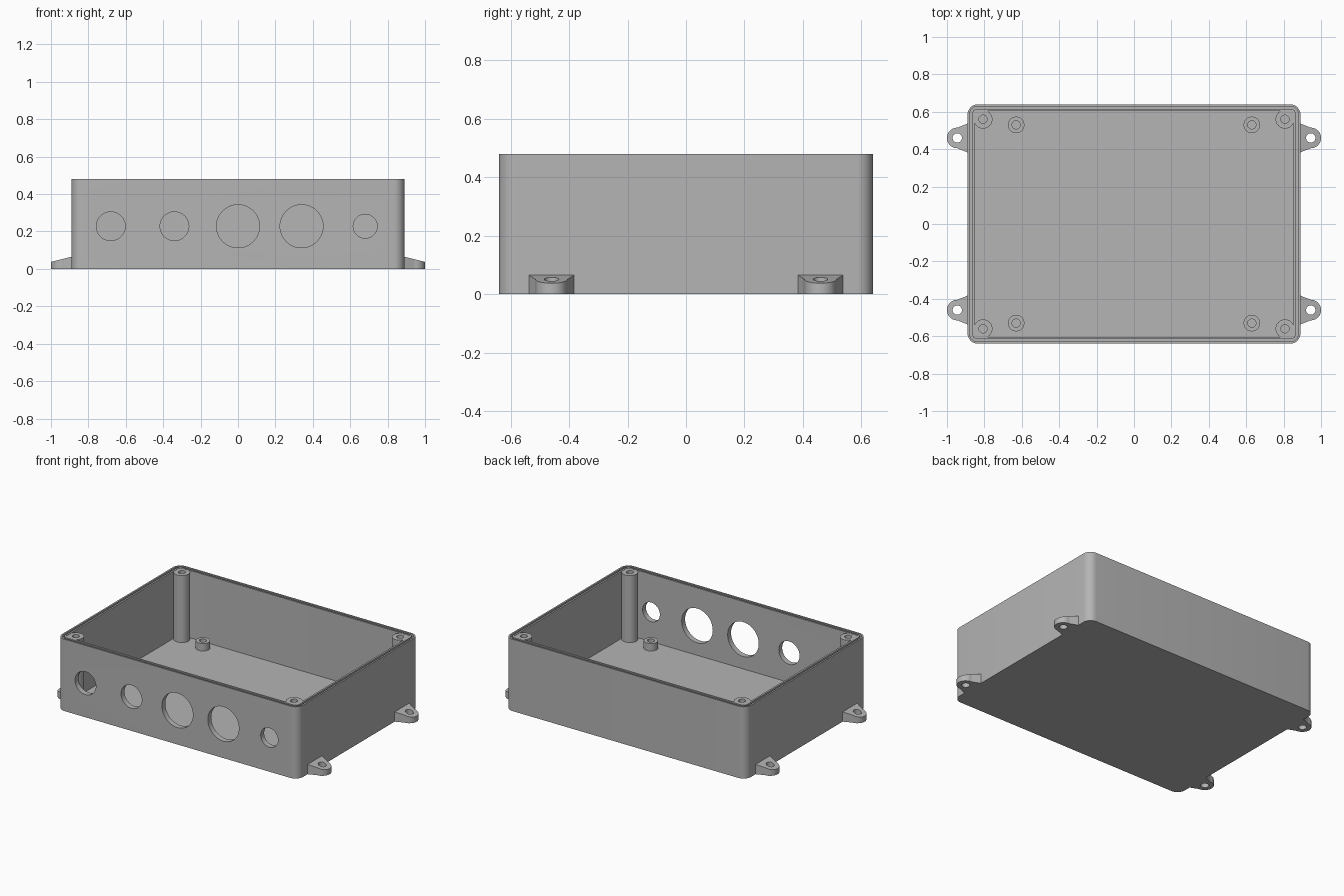
import bpy, bmesh
from math import sin, cos, pi
from mathutils import Matrix

cube = bpy.data.objects.get("Cube")
if cube:
    bpy.data.objects.remove(cube, do_unlink=True)

grey = bpy.data.materials.new("enclosure grey")
grey.use_nodes = True
GREY = (0.46, 0.46, 0.46, 1)
grey.diffuse_color = GREY
grey.node_tree.nodes["Principled BSDF"].inputs["Base Color"].default_value = GREY

HX, HY, HZ = 0.89, 0.64, 0.48      # half width, half depth, height
CORNER, WALL, FLOOR = 0.055, 0.036, 0.03
N = 48


def finish(bm, name):
    bmesh.ops.recalc_face_normals(bm, faces=bm.faces)
    mesh = bpy.data.meshes.new(name)
    bm.to_mesh(mesh)
    bm.free()
    mesh.materials.append(grey)
    obj = bpy.data.objects.new(name, mesh)
    bpy.context.collection.objects.link(obj)
    return obj


def smooth(obj):
    bpy.ops.object.select_all(action='DESELECT')
    obj.select_set(True)
    bpy.context.view_layer.objects.active = obj
    bpy.ops.object.shade_smooth_by_angle(angle=pi / 6)


def skin(name, loops, closed=False):
    """Bridge equal loops of points; cap the ends or join last to first."""
    bm = bmesh.new()
    rings = [[bm.verts.new(p) for p in loop] for loop in loops]
    pairs = list(zip(rings, rings[1:]))
    if closed:
        pairs.append((rings[-1], rings[0]))
    else:
        bm.faces.new(rings[0])
        bm.faces.new(rings[-1])
    for a, b in pairs:
        for i in range(len(a)):
            j = (i + 1) % len(a)
            bm.faces.new((a[i], a[j], b[j], b[i]))
    return finish(bm, name)


def rounded_rect(inset, z, steps=8):
    r = CORNER - inset
    points = []
    for k, (sx, sy) in enumerate(((1, 1), (-1, 1), (-1, -1), (1, -1))):
        for i in range(steps + 1):
            a = (k + i / steps) * pi / 2
            points.append((sx * (HX - CORNER) + r * cos(a),
                           sy * (HY - CORNER) + r * sin(a), z))
    return points


def ring(x, y, radius, height, sx=1, sy=1):
    """Closed outline; radius is a function of angle, height of local x."""
    points = []
    for i in range(N):
        a = 2 * pi * i / N
        u, v = radius(a) * cos(a), radius(a) * sin(a)
        points.append((sx * (x + u), sy * (y + v), height(u)))
    return points


def flat(value):
    return lambda _: value


# Open tray with a gasket groove around the rim
GROOVE = HZ - 0.015
box = skin("box_shell", [rounded_rect(i, z) for i, z in (
    (0, 0), (0, HZ), (0.011, HZ), (0.011, GROOVE),
    (0.024, GROOVE), (0.024, HZ), (WALL, HZ), (WALL, FLOOR))])

# Cable holes through the front wall
bm = bmesh.new()
for x, r in ((-0.68, 0.077), (-0.34, 0.077), (0, 0.115), (0.34, 0.115), (0.68, 0.064)):
    bmesh.ops.create_cone(bm, cap_ends=True, segments=N, radius1=r, radius2=r, depth=0.1,
                          matrix=Matrix.Translation((x, -HY, 0.228)) @ Matrix.Rotation(pi / 2, 4, 'X'))
cutter = finish(bm, "cable_hole_cutter")
cutter.hide_render = True
cut = box.modifiers.new("cable_holes", 'BOOLEAN')
cut.operation, cut.solver, cut.object = 'DIFFERENCE', 'EXACT', cutter
bpy.context.view_layer.objects.active = box
bpy.ops.object.modifier_apply(modifier=cut.name)
bpy.data.objects.remove(cutter, do_unlink=True)
smooth(box)


def post_radius(a):
    # Round inside, squared off into the box corner
    inward = a > pi / 2 + 0.001
    return 0.05 if inward else 0.05 / max(cos(a), sin(a))


def ear_radius(a):
    # Round tip, flaring towards the wall
    if cos(a) >= 0:
        return 0.055
    spread = abs(sin(a)) + 0.4 * cos(a)
    back = 0.07 / -cos(a)
    return min(back, 0.055 / spread) if spread > 0.01 else back


def ear_top(u):
    return 0.051 - 0.25 * u


for sx, side in ((1, "left"), (-1, "right")):
    for sy, end in ((-1, "front"), (1, "back")):
        tag = f"{end}_{side}"

        # Lid screw post with a blind hole
        def post(r, z):
            return ring(0.807, 0.56, r, flat(z), sx, sy)
        top = HZ - 0.002
        smooth(skin("screw_post_" + tag, [
            post(post_radius, FLOOR - 0.01), post(post_radius, top),
            post(flat(0.022), top), post(flat(0.022), 0.2)]))

        # Short board standoff
        def standoff(r, z):
            return ring(0.63, 0.53, flat(r), flat(z), sx, sy)
        smooth(skin("board_standoff_" + tag, [
            standoff(0.044, FLOOR - 0.01), standoff(0.044, 0.08),
            standoff(0.022, 0.08), standoff(0.022, FLOOR + 0.005)]))

        # Sloping mounting ear with a through hole
        def ear(r, h):
            return ring(0.945, 0.46, r, h, sx, sy)
        smooth(skin("mounting_ear_" + tag, [
            ear(ear_radius, flat(0)), ear(ear_radius, ear_top),
            ear(flat(0.025), ear_top), ear(flat(0.025), flat(0))], closed=True))
